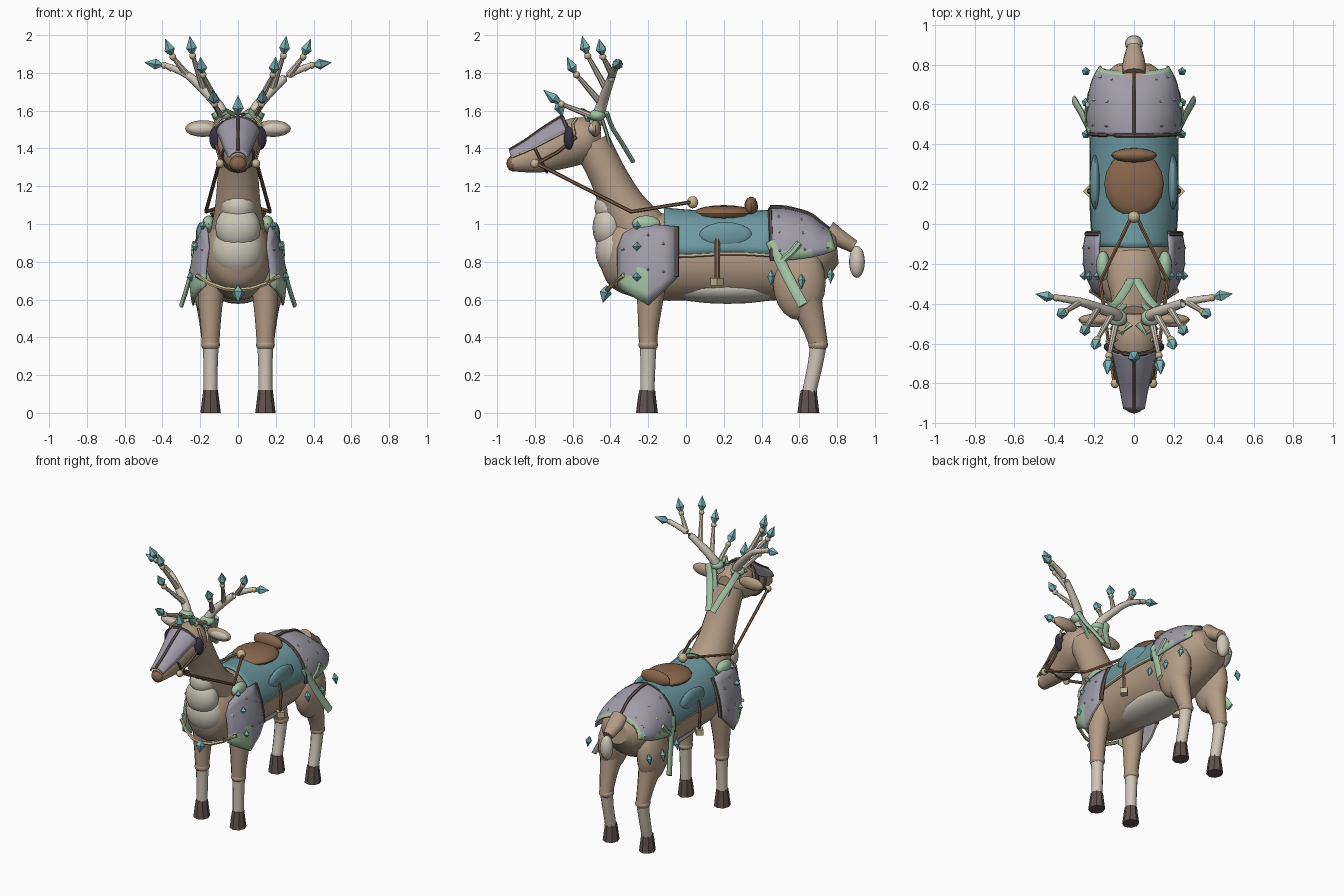
import bpy, bmesh
from math import sin, cos, pi, radians
from mathutils import Vector, Euler

if "Cube" in bpy.data.objects:
    bpy.data.objects.remove(bpy.data.objects["Cube"])

def material(name, *rgb):
    m = bpy.data.materials.new(name)
    m.use_nodes = True
    m.diffuse_color = (*rgb, 1)
    m.node_tree.nodes["Principled BSDF"].inputs["Base Color"].default_value = (*rgb, 1)
    return m

TAN = material("tan fur", .45, .33, .235)
CREAM = material("cream fur", .62, .57, .48)
DARK = material("dark brown", .115, .085, .078)
LEATHER = material("leather brown", .25, .135, .075)
EYE = material("dark violet", .04, .03, .055)
ARMOR = material("lavender armor", .35, .335, .4)
TEAL = material("teal cloth", .155, .32, .36)
GEM = material("pale teal crystal", .2, .46, .47)
GREEN = material("pale green", .37, .56, .38)
GOLD = material("pale gold", .58, .48, .29)

def finish(name, bm, mat, smooth=True):
    bmesh.ops.recalc_face_normals(bm, faces=bm.faces)
    me = bpy.data.meshes.new(name)
    bm.to_mesh(me)
    bm.free()
    me.materials.append(mat)
    if smooth:
        me.shade_smooth()
        me.set_sharp_from_angle(angle=radians(40))
    ob = bpy.data.objects.new(name, me)
    bpy.context.collection.objects.link(ob)
    return ob

def grid(name, rows, mat, closed=False, smooth=True, thick=0):
    """Skin rows of points; closed rows are capped at both ends."""
    bm = bmesh.new()
    vs = [[bm.verts.new(p) for p in r] for r in rows]
    n = len(rows[0])
    for a, b in zip(vs, vs[1:]):
        for j in range(n if closed else n - 1):
            k = (j + 1) % n
            bm.faces.new((a[j], a[k], b[k], b[j]))
    if closed:
        bm.faces.new(vs[0])
        bm.faces.new(vs[-1])
    ob = finish(name, bm, mat, smooth)
    if thick:
        mod = ob.modifiers.new("thickness", 'SOLIDIFY')
        mod.thickness, mod.offset = thick, 0
    return ob

def refine(pts, steps=4):
    """Smooth a list of control tuples."""
    out = []
    for i in range(len(pts) - 1):
        p = [Vector(pts[max(0, min(len(pts) - 1, i + k))]) for k in (-1, 0, 1, 2)]
        for s in range(steps):
            t = s / steps
            out.append(p[1] + .5 * t * (p[2] - p[0] + t * (2 * p[0] - 5 * p[1] + 4 * p[2] - p[3]
                       + t * (3 * (p[1] - p[2]) + p[3] - p[0]))))
    return out + [Vector(pts[-1])]

def rings(pts, seg, arc=None):
    """Elliptical rings (x, y, z, half width, half height) along a path."""
    rows = []
    c = [Vector(p[:3]) for p in pts]
    for i, p in enumerate(pts):
        t = (c[min(i + 1, len(c) - 1)] - c[max(i - 1, 0)]).normalized()
        ref = Vector((0, 0, 1)) if abs(t.x) > .8 else Vector((1, 0, 0))
        s = (ref - t * ref.dot(t)).normalized()
        n = s.cross(t)
        ang = [2 * pi * j / seg for j in range(seg)] if arc is None else \
              [radians(arc) * (2 * j / seg - 1) for j in range(seg + 1)]
        rows.append([c[i] + s * sin(a) * p[3] + n * cos(a) * p[4] for a in ang])
    return rows

def tube(name, pts, mat, seg=16, steps=4, smooth=True):
    pts = refine(pts, steps) if steps > 1 else pts
    return grid(name, rings(pts, seg), mat, True, smooth)

def rod(name, path, mat, r=.01, r2=None, seg=6, steps=1):
    return tube(name, [(*p, r, r2 or r) for p in path], mat, seg, steps)

def shell(name, pts, arc, mat, thick=.015, seg=16):
    rows = rings(refine(pts), seg, arc)
    return grid(name, rows, mat, thick=thick), rows

def ball(name, loc, radii, mat, rot=(0, 0, 0), u=16, v=10):
    bm = bmesh.new()
    bmesh.ops.create_uvsphere(bm, u_segments=u, v_segments=v, radius=1)
    e = Euler(rot).to_matrix()
    for w in bm.verts:
        w.co = e @ Vector([a * b for a, b in zip(w.co, radii)]) + Vector(loc)
    return finish(name, bm, mat)

def gem(name, base, tip, r=.03, mat=GEM):
    a, b = Vector(base), Vector(tip)
    m = a.lerp(b, .42)
    return tube(name, [(*a, .002, .002), (*m, r, r), (*b, .001, .001)], mat, 5, 1, False)

def stud(name, p, r=.014, mat=GOLD):
    p, d = Vector(p), Vector((0, 0, r))
    tube(name, [(*(p - d), .001, .001), (*p, r, r), (*(p + d), .001, .001)], mat, 4, 1, False)

# Body, neck and head
tube("body", [(0, -.44, .87, .07, .1), (0, -.37, .86, .15, .19), (0, -.2, .83, .185, .23),
              (0, .05, .82, .195, .225), (0, .3, .815, .195, .225), (0, .55, .83, .2, .22),
              (0, .72, .86, .17, .15), (0, .8, .87, .09, .08)], TAN, 20)
ball("belly_patch", (0, .22, .66), (.145, .36, .083), CREAM)
tube("neck", [(0, -.2, .9, .16, .17), (0, -.32, 1.07, .125, .125), (0, -.41, 1.25, .108, .1),
              (0, -.5, 1.43, .1, .1)], TAN, 16)
HEAD = [(-.92, 1.322, .045, .045), (-.8, 1.352, .07, .083), (-.7, 1.39, .092, .108),
        (-.6, 1.432, .118, .125), (-.51, 1.455, .11, .11), (-.45, 1.46, .055, .06)]
tube("head", [(0, *p) for p in HEAD], TAN, 16)
ball("nose", (0, -.915, 1.32), (.046, .035, .042), LEATHER)

# Chest ruff
for name, x, y, z, r in (("upper", 0, -.4, 1.09, .09), ("middle", 0, -.41, .98, .12),
                         ("lower", 0, -.37, .86, .14)):
    ball("chest_ruff_" + name, (x, y, z), (r, .085 if r < .13 else .11, r), CREAM)

# Tail
tube("tail", [(0, .75, .96, .06, .06), (0, .82, .92, .055, .045), (0, .89, .88, .035, .035)], TAN, 12)
ball("tail_tip", (0, .905, .8), (.045, .042, .085), CREAM)

# Saddle cloth with trim, and saddle
_, cloth = shell("saddle_cloth", [(0, -.11, .83, .2, .25), (0, .05, .835, .212, .232),
                 (0, .25, .845, .214, .215), (0, .45, .835, .213, .235)], 90, TEAL)
ball("saddle_seat", (0, .2, 1.055), (.15, .165, .045), LEATHER)
ball("saddle_cantle", (0, .345, 1.09), (.115, .036, .055), LEATHER)
ball("saddle_pommel", (0, .035, 1.115), (.03, .03, .032), GOLD)

# Rump armor: green lower rear edge, dark ridge and front rim
rump, shape = shell("rump_armor", [(0, .455, .83, .225, .25), (0, .56, .835, .232, .24),
                    (0, .7, .85, .212, .185), (0, .785, .87, .17, .095)], 96, ARMOR)
rump.data.materials.append(GREEN)
for f in rump.data.polygons:
    c = f.center
    if (c.y > .75 and abs(c.x) > .05) or (c.z < .87 and .5 < c.y < .66):
        f.material_index = 1
rod("rump_ridge", [r[8] + Vector((0, 0, .008)) for r in shape], DARK, .013)
rod("rump_front_rim", shape[0], DARK, .012)
rod("rump_rear_rim", shape[-1], GOLD, .007)
for i in (2, 6, 10):
    for j in (1, 3, 5, 11, 13, 15):
        stud("rump_stud", shape[i][j])

# Face mask with ridge and brow band
mask, face = shell("face_mask", [(0, y, z + .004, rx + .01, rh + .014) for y, z, rx, rh in HEAD[:4]],
                   62, ARMOR, .012, 10)
rod("mask_ridge", [r[5] + Vector((0, 0, .006)) for r in face], DARK, .011)
rod("brow_band", face[-1], DARK, .011)
for j in (0, 10):
    rod("mask_edge", [r[j] for r in face], GOLD, .006)
rod("nose_band", rings([(0, -.78, 1.36, .085, .095), (0, -.76, 1.37, .085, .095)], 14)[0], DARK, .008)
gem("forehead_crystal", (0, -.655, 1.57), (0, -.68, 1.68), .032)
rod("chest_band", [(x, -.42 + 1.8 * x * x, .65 + 1.6 * x * x) for x in (-.22, -.15, -.07, 0, .07, .15, .22)],
    GOLD, .012)
gem("chest_crystal", (.0, -.42, .675), (0, -.44, .585), .036)

# Antler tines: start on the beam, end at the crystal's base, crystal's tip
BEAM = [(.065, -.48, 1.53), (.1, -.45, 1.62), (.18, -.42, 1.71), (.27, -.39, 1.79), (.385, -.37, 1.84)]
TINES = [((.27, -.39, 1.79), (.345, -.44, 1.885), (.385, -.46, 1.98)),
         ((.18, -.42, 1.71), (.24, -.52, 1.89), (.255, -.55, 1.995)),
         ((.11, -.45, 1.64), (.185, -.58, 1.79), (.2, -.63, 1.885)),
         ((.085, -.47, 1.56), (.125, -.66, 1.635), (.135, -.755, 1.71)),
         ((.35, -.375, 1.825), (.39, -.37, 1.84), (.495, -.35, 1.855))]

for s, side in ((1, "left"), (-1, "right")):
    def P(p):
        return (s * p[0], *p[1:])

    def N(name):
        return side + "_" + name

    # Front and hind legs
    tube(N("front_leg"), [P(p) for p in ((.13, -.18, .8, .08, .1), (.145, -.19, .6, .066, .07),
         (.145, -.2, .43, .05, .052), (.145, -.2, .35, .047, .048))], TAN, 12)
    ball(N("thigh"), P((.155, .6, .69)), (.085, .14, .2), TAN)
    tube(N("hind_leg"), [P(p) for p in ((.155, .62, .62, .075, .1), (.15, .67, .48, .055, .065),
         (.145, .705, .35, .043, .048))], TAN, 12)
    for name, y0, y1 in (("front", -.2, -.205), ("hind", .7, .65)):
        ball(N(name + "_knee"), P((.145, y0, .36)), (.05, .052, .035), TAN)
        tube(N(name + "_shin"), [P((.145, y0, .36, .043, .044)), P((.145, y0 * .7 + y1 * .3, .26, .038, .04)),
             P((.145, y1, .1, .037, .037))], CREAM, 12)
        tube(N(name + "_hoof"), [P((.145, y1, .12, .039, .042)), P((.145, y1 - .002, .08, .044, .048)),
             P((.145, y1 - .002, 0, .054, .058))], DARK, 8, 1)

    # Ear and eye
    ball(N("ear"), P((.185, -.48, 1.505)), (.095, .03, .044), TAN)
    ball(N("ear_lining"), P((.195, -.493, 1.505)), (.072, .024, .031), CREAM)
    ball(N("eye"), P((.118, -.62, 1.455)), (.035, .026, .062), EYE, (0, 0, s * .3))
    rod(N("brow_trim"), [P(p) for p in ((.09, -.58, 1.56), (.12, -.6, 1.53), (.135, -.59, 1.47))], GOLD, .009)

    # Antler, beads and crystals
    tube(N("antler_beam"), [(*P(p), .034 - .0045 * i, .034 - .0045 * i) for i, p in enumerate(BEAM)], CREAM, 10)
    for start, end, tip in TINES:
        tube(N("antler_tine"), [(*P(start), .019, .019), (*P(end), .011, .011)], CREAM, 8, 1)
        ball(N("antler_bead"), P(end), (.019, .019, .019), GOLD, u=10, v=6)
        gem(N("antler_crystal"), P(end), P(tip))

    # Green wraps at the antler base, neck ribbon and haunch ribbon
    ball(N("antler_wrap"), P((.085, -.47, 1.575)), (.05, .045, .032), GREEN)
    rod(N("brow_leaf"), [P(p) for p in ((.11, -.52, 1.55), (.06, -.55, 1.6), (.02, -.5, 1.58))], GREEN, .018, .01)
    rod(N("neck_ribbon"), [P(p) for p in ((.12, -.42, 1.59), (.085, -.39, 1.51), (.05, -.34, 1.43),
        (.015, -.28, 1.33))], GREEN, .024, .012, 8, 3)
    rod(N("nape_ribbon"), [P(p) for p in ((.09, -.45, 1.57), (.06, -.42, 1.48), (.04, -.4, 1.4))], GREEN, .018, .01)
    rod(N("haunch_ribbon"), [P(p) for p in ((.215, .45, .91), (.235, .5, .8), (.265, .56, .68),
        (.3, .62, .57))], GREEN, .012, .028, 8, 3)
    rod(N("haunch_branch"), [P(p) for p in ((.235, .5, .8), (.24, .56, .85), (.235, .6, .9))], GREEN, .01, .018)
    for y, z in ((.45, .72), (.61, .7), (.765, .73)):
        gem(N("haunch_crystal"), P((.235, y, z + .035)), P((.25, y, z - .045)), .022)

    # Shoulder armor: curved plate, green lower front
    rows = []
    for y, top, low, k in ((-.36, .87, .68, .68), (-.33, .95, .65, .82), (-.26, .99, .61, .95),
                           (-.2, 1, .575, 1), (-.12, .99, .65, 1), (-.05, .985, .72, .95)):
        zs = [top + (low - top) * i / 7 for i in range(8)]
        rows.append([Vector(P((k * (.25 - .85 * (z - .7) ** 2), y, z))) for z in zs])
    plate = grid(N("shoulder_armor"), rows, ARMOR, thick=.014)
    plate.data.materials.append(GREEN)
    for f in plate.data.polygons:
        f.material_index = int(f.center.z < .74 and f.center.y < -.2)
    rod(N("shoulder_rear_rim"), rows[-1], DARK, .014)
    rod(N("shoulder_lower_trim"), [r[-1] for r in rows], GOLD, .007)
    ball(N("shoulder_leaf"), P((.155, -.21, 1)), (.035, .075, .045), GREEN)
    for i, j in ((1, 2), (1, 5), (3, 1), (3, 4), (4, 2), (4, 5)):
        stud(N("shoulder_stud"), rows[i][j])
    for j in (0, 2, 5):
        stud(N("shoulder_crystal"), rows[2][j] + Vector((s * .012, 0, 0)), .024, GEM)

    # Cloth trim, saddle flap and stirrup
    edge = 16 if s > 0 else 0
    rod(N("cloth_trim"), [r[edge] for r in cloth], GOLD, .011)
    ball(N("saddle_flap"), P((.195, .21, .94)), (.028, .14, .07), TEAL)
    rod(N("stirrup_strap"), [P((.2, .165, .99)), P((.228, .165, .85)), P((.222, .165, .7))], LEATHER, .008, .014)
    tube(N("stirrup"), [P((.222, .165, .715, .034, .034)), P((.222, .165, .675, .034, .034))], GOLD, 4, 1, False)

    # Reins and cheek straps
    ball(N("bit_ring"), P((.095, -.8, 1.32)), (.022, .024, .024), GOLD)
    rod(N("rein"), [P(p) for p in ((.1, -.79, 1.32), (.17, -.29, 1.065), (.02, .02, 1.115))], LEATHER, .01)
    rod(N("cheek_strap"), [P(p) for p in ((.09, -.79, 1.32), (.105, -.68, 1.38), (.128, -.58, 1.46))], LEATHER, .009)
